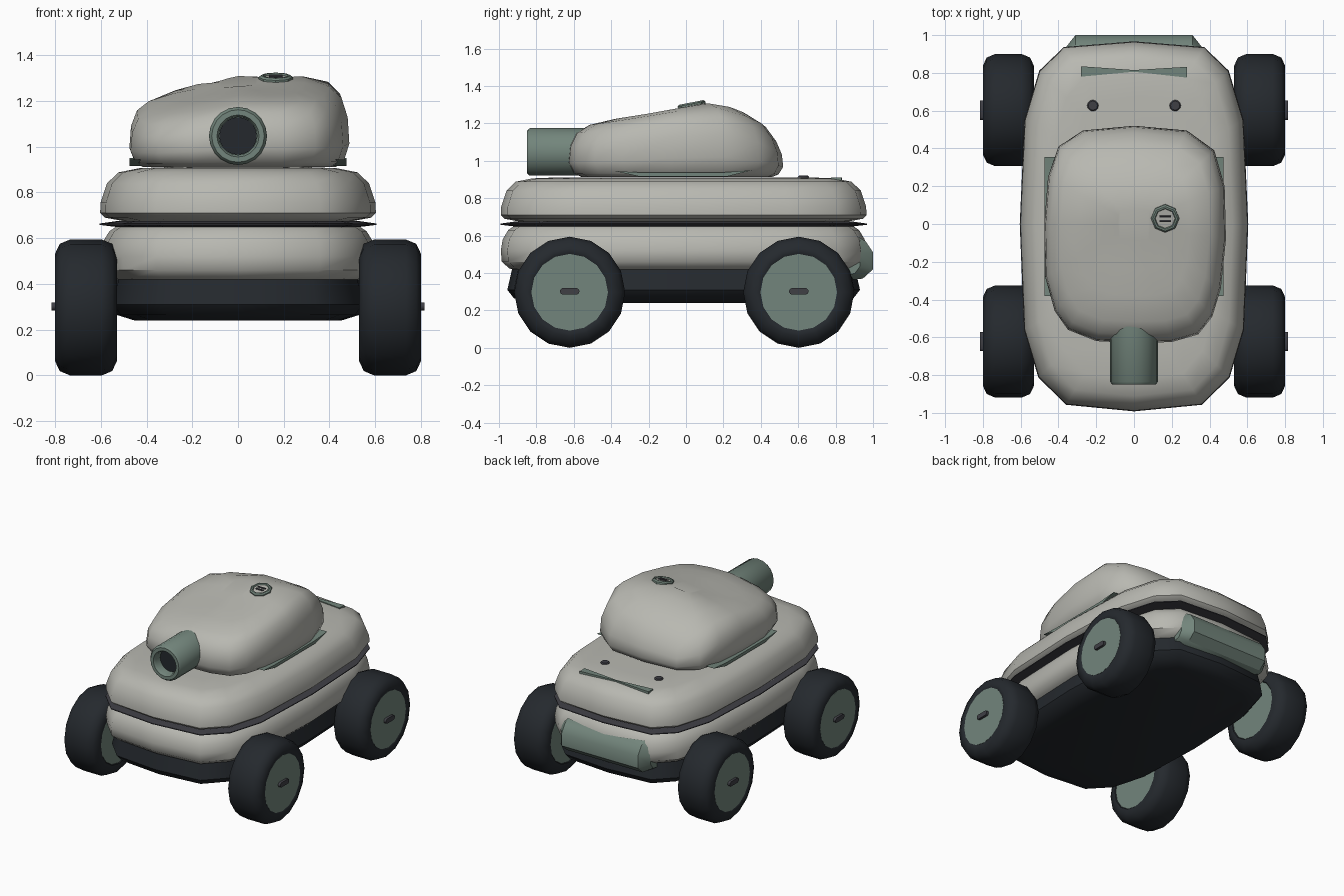
import bpy, bmesh, math
from mathutils import Matrix, Vector

if "Cube" in bpy.data.objects:
    bpy.data.objects.remove(bpy.data.objects["Cube"])


def material(name, rgb):
    m = bpy.data.materials.new(name)
    m.diffuse_color = (*rgb, 1)
    m.use_nodes = True
    m.node_tree.nodes["Principled BSDF"].inputs["Base Color"].default_value = m.diffuse_color
    return m


SHELL = material("shell", (0.48, 0.48, 0.44))
GREEN = material("green", (0.17, 0.235, 0.20))
DARK = material("rubber", (0.018, 0.022, 0.027))
SEAM = material("seam", (0.05, 0.05, 0.06))


def loft(name, rings, mat, angle=40, caps=True):
    """Skin a list of equal-length point rings and cap both ends."""
    bm = bmesh.new()
    rows = [[bm.verts.new(p) for p in r] for r in rings]
    n = len(rows[0])
    for a, b in zip(rows, rows[1:]):
        for i in range(n):
            bm.faces.new((a[i], a[(i + 1) % n], b[(i + 1) % n], b[i]))
    if caps:
        bm.faces.new(rows[0])
        bm.faces.new(rows[-1])
    bmesh.ops.recalc_face_normals(bm, faces=bm.faces[:])
    me = bpy.data.meshes.new(name)
    bm.to_mesh(me)
    bm.free()
    ob = bpy.data.objects.new(name, me)
    bpy.context.collection.objects.link(ob)
    me.materials.append(mat)
    bpy.ops.object.select_all(action='DESELECT')
    ob.select_set(True)
    bpy.context.view_layer.objects.active = ob
    bpy.ops.object.shade_smooth_by_angle(angle=math.radians(angle))
    return ob


def lathe(name, profile, mat, axis, centre, sides=16, caps=True, angle=40):
    """Revolve (distance along axis, radius) pairs around an axis."""
    u, v = {'x': ((0, 1, 0), (0, 0, 1)), 'y': ((1, 0, 0), (0, 0, 1)),
            'z': ((1, 0, 0), (0, 1, 0))}[axis]
    u, v, c = Vector(u), Vector(v), Vector(centre)
    w = Vector([1 if axis == k else 0 for k in 'xyz'])
    ts = [math.tau * i / sides for i in range(sides)]
    rings = [[c + w * d + (u * math.cos(t) + v * math.sin(t)) * r for t in ts]
             for d, r in profile]
    return loft(name, rings, mat, angle, caps)


def mirrored(half):
    """Full outline from a right-hand half that starts and ends on x = 0."""
    return half + [(-x, y) for x, y in half[-2:0:-1]]


# Hull layers share one plan outline, inset at each height
plan = mirrored([(0, -.99), (.36, -.955), (.505, -.81), (.58, -.56), (.603, 0),
                 (.578, .55), (.5, .81), (.37, .935), (0, .965)])


def layer(name, profile, mat):
    rings = [[(x * (1 - d / .6), -.012 + (y + .012) * (1 - d / .98), z)
              for x, y in plan] for d, z in profile]
    return loft(name, rings, mat, 45)


layer("chassis", [(.15, .24), (.07, .265), (.035, .31), (.06, .42)], DARK)
layer("lower_hull", [(.10, .405), (.045, .425), (.005, .46), (0, .52),
                     (.01, .58), (.04, .63), (.085, .66)], SHELL)
layer("seam_band", [(.08, .648), (-.002, .658), (-.002, .664), (.08, .676)], SEAM)
layer("upper_hull", [(.10, .675), (.02, .69), (0, .71), (.002, .755), (.03, .84),
                     (.08, .888), (.17, .906), (.3, .911)], SHELL)

# Turret: asymmetric wedge with a ridge near the back
turret_plan = [(0, -.63), (.2, -.625), (.34, -.585), (.415, -.49), (.46, -.34),
               (.487, -.08), (.48, .2), (.425, .39), (.28, .495), (0, .52),
               (-.27, .495), (-.40, .41), (-.455, .25), (-.475, 0), (-.47, -.28),
               (-.42, -.46), (-.35, -.56), (-.2, -.62)]
ridge = [(-.65, 1.19), (-.5, 1.205), (-.12, 1.265), (.1, 1.31), (.25, 1.285),
         (.4, 1.215), (.53, 1.1)]


def roof(x, y):
    for (a, za), (b, zb) in zip(ridge, ridge[1:]):
        if y <= b:
            z = za + (zb - za) * (y - a) / (b - a)
            break
    return z - min(.08, .2 * max(0, -x))


rings = []
for s, t in [(.88, 0), (.95, .07), (1, .28), (.985, .6), (.93, .83), (.82, .96),
             (.6, 1), (.38, 1), (.18, 1)]:
    rings.append([(x * s, y * s, .912 + t * (roof(x * s, y * s) - .912))
                  for x, y in turret_plan])
loft("turret", rings, SHELL, 50)

# Gun barrel and dark bore
lathe("barrel", [(-.48, .127), (-.835, .127), (-.85, .115), (-.85, .092),
                 (-.835, .083), (-.76, .083)], GREEN, 'y', (0, 0, 1.047), 20)
lathe("bore", [(-.755, .082), (-.785, .082)], DARK, 'y', (0, 0, 1.047), 20)

# Roof hatch: octagonal ring, plate and two slots, tilted to the roof
tilt = Matrix.Translation((.165, .03, 1.298)) @ Matrix.Rotation(math.radians(11), 4, 'X')
hatch = [lathe("hatch_ring", [(-.02, .075), (.006, .075), (.014, .066), (.014, .056),
                              (.004, .05), (-.02, .05)], GREEN, 'z', (0, 0, 0), 8),
         lathe("hatch_plate", [(-.02, .052), (.007, .052)], SHELL, 'z', (0, 0, 0), 8)]
for y in (-.012, .012):
    hatch.append(lathe("hatch_slot", [(-.03, .006), (.03, .006)], SEAM, 'x', (0, y, .009), 8))
for ob in hatch:
    ob.matrix_world = tilt

# Turret side skirts
for side, s in (("left", -1), ("right", 1)):
    rings = [[(s * x, -.38, .945), (s * x, -.25, .916), (s * x, .22, .916),
              (s * x, .355, .95), (s * x, .2, .938), (s * x, -.25, .938)]
             for x in (.41, .475)]
    loft("skirt_" + side, rings, GREEN, 30)

# Rear deck: bow-tie vent and two bolts
vent = [(-.28, .78), (0, .806), (.28, .775), (.28, .832), (0, .815), (-.28, .835)]
loft("deck_vent", [[(x, y, z) for x, y in vent] for z in (.88, .911)], GREEN, 30)
for s in (-1, 1):
    lathe("deck_bolt", [(.89, .03), (.914, .03), (.92, .024)], SEAM, 'z',
          (s * .218, .627, 0), 12)

# Rear bumper with chamfered ends
bumper = [(.86, .36), (.945, .37), (1, .42), (1, .51), (.96, .57), (.91, .60), (.86, .60)]
rings = [[(x, .86 + (y - .86) * k, .48 + (z - .48) * h) for y, z in bumper]
         for x, k, h in ((-.365, .5, .75), (-.31, 1, 1), (.31, 1, 1), (.365, .5, .75))]
loft("rear_bumper", rings, GREEN, 35)

# Wheels with hubs and axle bars
tyre = [(.545, .198), (.53, .21), (.53, .235), (.55, .278), (.595, .297), (.735, .297),
        (.78, .278), (.80, .235), (.80, .21), (.79, .198)]
for end, y in (("front", -.622), ("rear", .603)):
    for side, s in (("left", -1), ("right", 1)):
        tag = f"_{end}_{side}"
        c = (0, y, .297)
        lathe("tyre" + tag, [(s * d, r) for d, r in tyre], DARK, 'x', c, 16, False, 50)
        lathe("hub" + tag, [(s * .535, .205), (s * .797, .205)], GREEN, 'x', c, 16)
        bar = []
        for d in (.78, .815):
            bar.append([(s * d, y + (.034 if math.cos(t) > 0 else -.034) + .018 * math.cos(t),
                         .302 + .018 * math.sin(t))
                        for t in [math.tau * (i + .5) / 12 for i in range(12)]])
        loft("axle_bar" + tag, bar, SEAM, 35)
